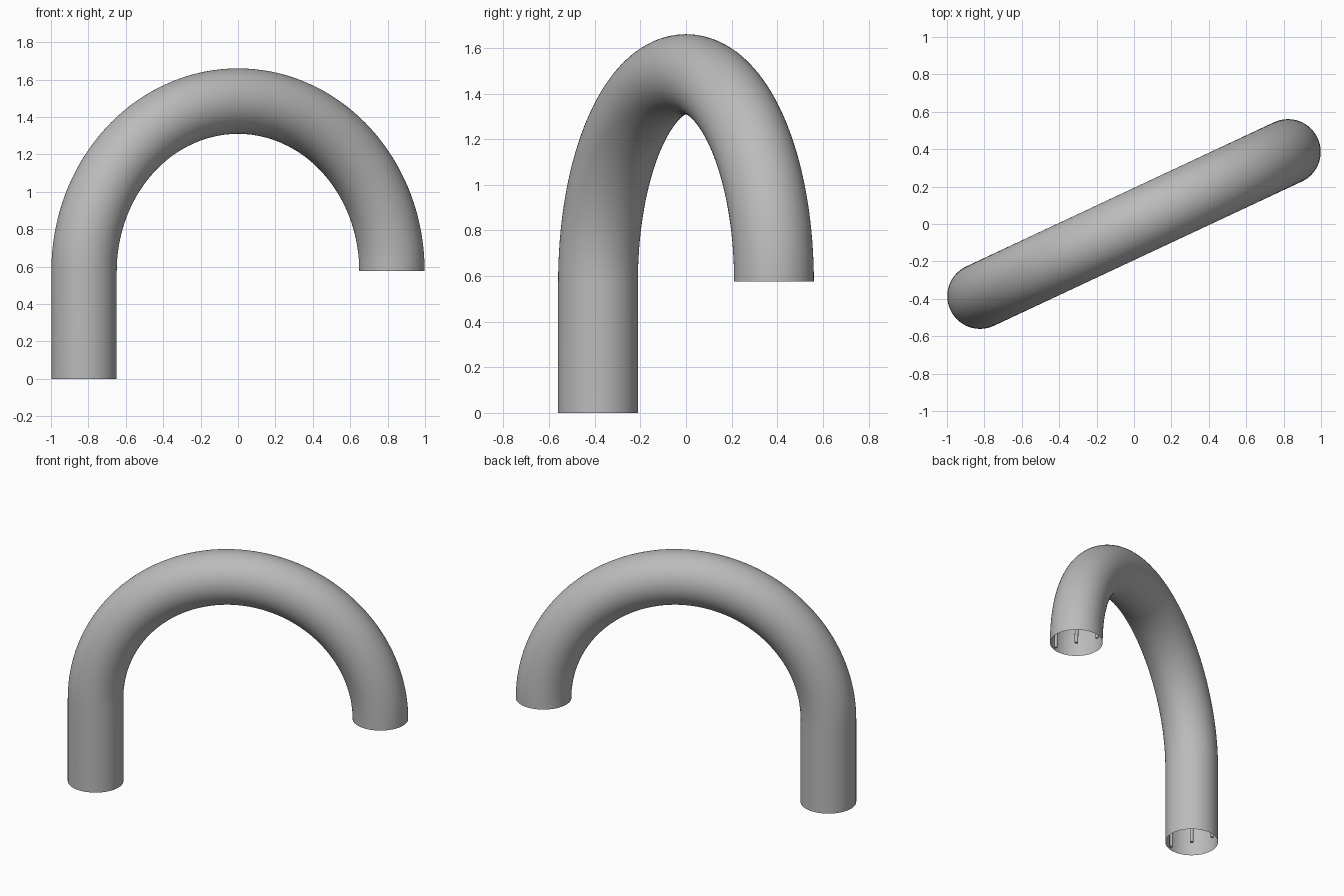
import bpy, bmesh, math
from mathutils import Vector

if "Cube" in bpy.data.objects:
    bpy.data.objects.remove(bpy.data.objects["Cube"], do_unlink=True)

BEND = 0.909            # radius of the arch centre line
PIPE = 0.175            # pipe radius
SPRING = 0.576          # height where the arch begins
TURN = math.radians(25.1)
ALONG = Vector((math.cos(TURN), math.sin(TURN), 0))
ACROSS = Vector((-math.sin(TURN), math.cos(TURN), 0))
UP = Vector((0, 0, 1))

grey = bpy.data.materials.new("pipe grey")
grey.use_nodes = True
colour = (0.5, 0.5, 0.5, 1)
grey.diffuse_color = colour
grey.node_tree.nodes["Principled BSDF"].inputs["Base Color"].default_value = colour


def sweep(name, radius, sides, offset=0.0, capped=False, steps=72):
    """Sweep a circle up the long leg and over the arch."""
    stations = [(-ALONG * BEND, -ALONG)]
    for i in range(steps + 1):
        a = math.pi * (1 - i / steps)
        outward = ALONG * math.cos(a) + UP * math.sin(a)
        stations.append((outward * BEND + UP * SPRING, outward))
    bm = bmesh.new()
    rings = []
    for centre, outward in stations:
        ring = []
        for k in range(sides):
            t = math.tau * k / sides
            p = centre + outward * radius * math.cos(t)
            p += ACROSS * (offset + radius * math.sin(t))
            ring.append(bm.verts.new(p))
        rings.append(ring)
    for lower, upper in zip(rings, rings[1:]):
        for k in range(sides):
            n = (k + 1) % sides
            bm.faces.new((lower[k], lower[n], upper[n], upper[k]))
    if capped:
        bm.faces.new(rings[0])
        bm.faces.new(rings[-1])
    bmesh.ops.recalc_face_normals(bm, faces=bm.faces)
    # an open sheet needs its outward direction checked
    bm.faces.ensure_lookup_table()
    face = bm.faces[0]
    axis = -ALONG * BEND + ACROSS * offset
    radial = face.calc_center_median() - axis
    radial.z = 0
    if face.normal.dot(radial) < 0:
        bmesh.ops.reverse_faces(bm, faces=bm.faces)
    mesh = bpy.data.meshes.new(name)
    bm.to_mesh(mesh)
    bm.free()
    mesh.materials.append(grey)
    obj = bpy.data.objects.new(name, mesh)
    bpy.context.collection.objects.link(obj)
    bpy.ops.object.select_all(action="DESELECT")
    obj.select_set(True)
    bpy.context.view_layer.objects.active = obj
    bpy.ops.object.shade_smooth_by_angle(angle=math.radians(35))
    return obj


# Open thin-walled pipe
sweep("bent_pipe", PIPE, 64)

# Slim rods running inside the pipe
sweep("centre_rod", 0.012, 12, capped=True)
for side, label in ((-1, "front"), (1, "back")):
    sweep(label + "_inner_rod", 0.01, 12, offset=side * 0.15, capped=True)
